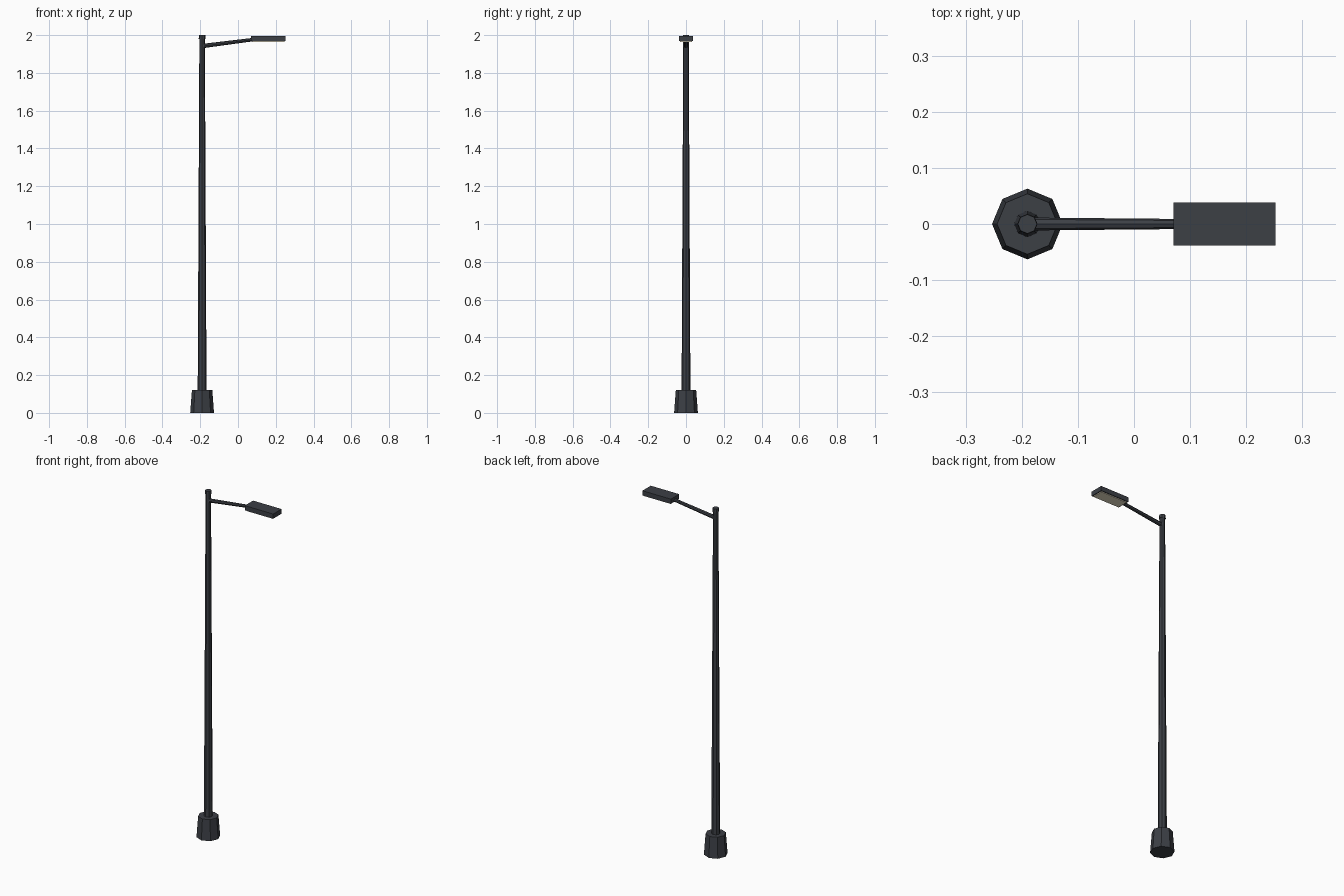
import bpy
from mathutils import Vector

if "Cube" in bpy.data.objects:
    bpy.data.objects.remove(bpy.data.objects["Cube"])


def material(name, color):
    m = bpy.data.materials.new(name)
    m.diffuse_color = color
    m.use_nodes = True
    m.node_tree.nodes["Principled BSDF"].inputs["Base Color"].default_value = m.diffuse_color
    return m


metal = material("dark_metal", (0.045, 0.05, 0.06, 1))
glow = material("warm_lens", (0.85, 0.78, 0.6, 1))
POLE_X = -0.19


def taper(name, start, end, r1, r2, sides=8):
    """Flat-sided tapered tube between two points."""
    a, b = Vector(start), Vector(end)
    d = b - a
    bpy.ops.mesh.primitive_cone_add(vertices=sides, radius1=r1, radius2=r2,
                                    depth=d.length, location=(a + b) / 2)
    ob = bpy.context.object
    ob.rotation_euler = (0, d.angle(Vector((0, 0, 1))), 0)
    ob.name = name
    ob.data.materials.append(metal)
    return ob


def box(name, lo, hi, mat):
    lo, hi = Vector(lo), Vector(hi)
    bpy.ops.mesh.primitive_cube_add(size=1, location=(lo + hi) / 2)
    ob = bpy.context.object
    ob.scale = hi - lo
    ob.name = name
    ob.data.materials.append(mat)
    return ob


# Footing, tapered pole and cap
taper("base", (POLE_X, 0, 0), (POLE_X, 0, 0.12), 0.063, 0.054)
taper("pole", (POLE_X, 0, 0.11), (POLE_X, 0, 1.985), 0.0235, 0.0145)
taper("pole_cap", (POLE_X, 0, 1.98), (POLE_X, 0, 2.0), 0.018, 0.017)

# Arm rising to the lamp head
taper("arm", (POLE_X, 0, 1.942), (0.085, 0, 1.977), 0.0115, 0.009)

# Lamp head with a lens underneath
box("lamp_head", (0.07, -0.038, 1.968), (0.252, 0.038, 1.995), metal)
box("lens", (0.076, -0.033, 1.964), (0.246, 0.033, 1.97), glow)
